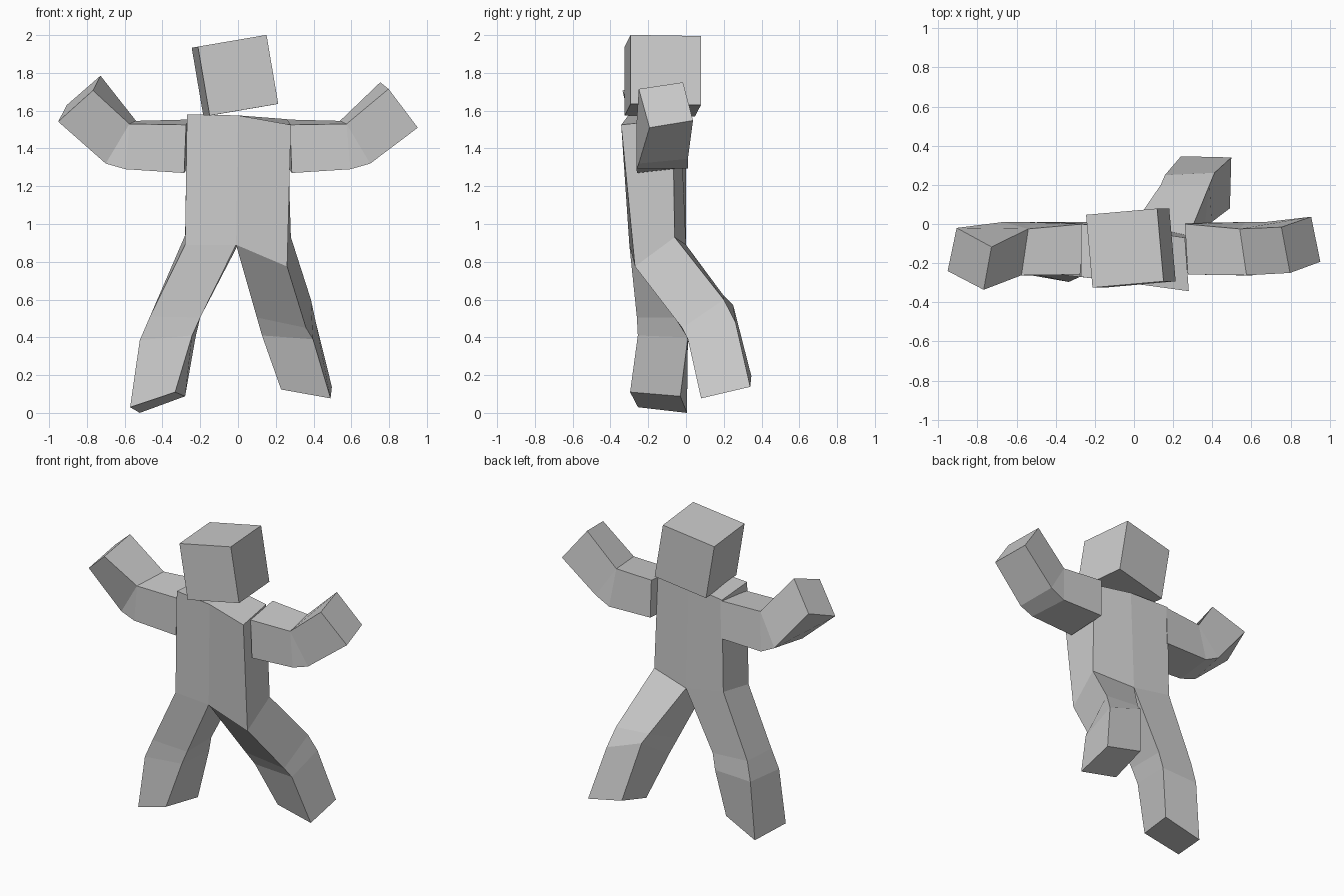
import bpy, bmesh
from mathutils import Matrix, Vector

default_cube = bpy.data.objects.get("Cube")
if default_cube:
    bpy.data.objects.remove(default_cube, do_unlink=True)

# Single plain grey material
grey = bpy.data.materials.new("plain_grey")
grey.use_nodes = True
grey.diffuse_color = (0.6, 0.6, 0.6, 1)
grey.node_tree.nodes["Principled BSDF"].inputs["Base Color"].default_value = (0.6, 0.6, 0.6, 1)


def finish(bm, name):
    """Weld, orient and turn a bmesh into a flat-shaded object."""
    bmesh.ops.remove_doubles(bm, verts=bm.verts, dist=0.0005)
    bmesh.ops.recalc_face_normals(bm, faces=bm.faces)
    mesh = bpy.data.meshes.new(name)
    bm.to_mesh(mesh)
    bm.free()
    mesh.materials.append(grey)
    obj = bpy.data.objects.new(name, mesh)
    bpy.context.collection.objects.link(obj)
    return obj


def loft(bm, rails, open_side=None):
    """Square tube along four corner rails, capped at both ends.
    open_side names the rail whose first face is left out for welding."""
    verts = [[bm.verts.new(point) for point in rail] for rail in rails]
    for i, rail in enumerate(verts):
        following = verts[(i + 1) % len(verts)]
        for k in range(len(rail) - 1):
            if i == open_side and k == 0:
                continue
            bm.faces.new((rail[k], following[k], following[k + 1], rail[k + 1]))
    bm.faces.new([rail[0] for rail in verts])
    bm.faces.new([rail[-1] for rail in verts])


# Torso and legs: each half is one tube running shoulder, hip, knee, foot
neck_front, crotch_front = (0, -.305, 1.575), (-.01, -.3, .89)
neck_back, crotch_back = (0, -.03, 1.575), (0, 0, .89)

right_outer_front = [(-.27, -.27, 1.58), (-.28, -.27, .89), (-.466, -.25, .51),
                     (-.52, -.255, .385), (-.571, -.254, .03)]
right_inner_front = [neck_front, crotch_front, (-.2, -.26, .505),
                     (-.243, -.255, .41), (-.333, -.296, .11)]
right_inner_back = [neck_back, crotch_back, (-.2, 0, .505),
                    (-.225, .01, .4), (-.28, -.03, .088)]
right_outer_back = [(-.27, 0, 1.56), (-.28, 0, .94), (-.46, 0, .52),
                    (-.49, .01, .39), (-.52, .005, 0)]

left_outer_front = [(.28, -.343, 1.525), (.26, -.27, .775), (.36, -.02, .45),
                    (.397, .01, .39), (.49, .08, .077)]
left_inner_front = [neck_front, crotch_front, (.1, -.06, .505),
                    (.127, 0, .41), (.228, .1, .124)]
left_inner_back = [neck_back, crotch_back, (.137, .2, .62),
                   (.158, .25, .57), (.24, .346, .195)]
left_outer_back = [(.26, -.07, 1.555), (.28, -.06, .93), (.386, .2, .6),
                   (.412, .262, .48), (.497, .34, .138)]

body = bmesh.new()
loft(body, [right_outer_front, right_inner_front, right_inner_back, right_outer_back], open_side=1)
loft(body, [left_outer_front, left_inner_front, left_inner_back, left_outer_back], open_side=1)
finish(body, "torso_and_legs")

# Arms: mirrored upper arm and elbow, with each hand end posed separately
upper_arm = {
    "top_front": [(.275, -.258, 1.525), (.575, -.262, 1.53), (.575, -.262, 1.53)],
    "top_back": [(.26, 0, 1.553), (.54, -.025, 1.546), (.54, -.025, 1.546)],
    "bottom_back": [(.265, .005, 1.3), (.57, .01, 1.295), (.67, .01, 1.345)],
    "bottom_front": [(.285, -.258, 1.27), (.595, -.263, 1.29), (.7, -.25, 1.32)],
}
hands = {
    "left": [(.797, -.25, 1.715), (.753, -.016, 1.75), (.905, .037, 1.548), (.952, -.193, 1.51)],
    "right": [(-.768, -.336, 1.707), (-.728, -.117, 1.785), (-.906, -.02, 1.63), (-.952, -.24, 1.542)],
}
for side, hand in hands.items():
    sign = 1 if side == "left" else -1
    arm = bmesh.new()
    rails = []
    for rail, hand_corner in zip(upper_arm.values(), hand):
        points = [(sign * x, y, z) for x, y, z in rail]
        rails.append(points + [hand_corner])
    # Top rails hold the elbow at one point, so weld-collapsed faces become triangles
    loft(arm, rails)
    bmesh.ops.dissolve_degenerate(arm, dist=0.0005, edges=arm.edges)
    finish(arm, side + "_arm")

# Head: a cube tilted to one side and turned slightly
across, depth, up = Vector((.363, .032, .062)), Vector((-.033, .372, -.006)), Vector((-.062, 0, .365))
corner = Vector((-.15, -.325, 1.574))
frame = Matrix((across, depth, up)).transposed().to_4x4()
frame.translation = corner + (across + depth + up) / 2
head = bmesh.new()
bmesh.ops.create_cube(head, size=1, matrix=frame)
finish(head, "head")
